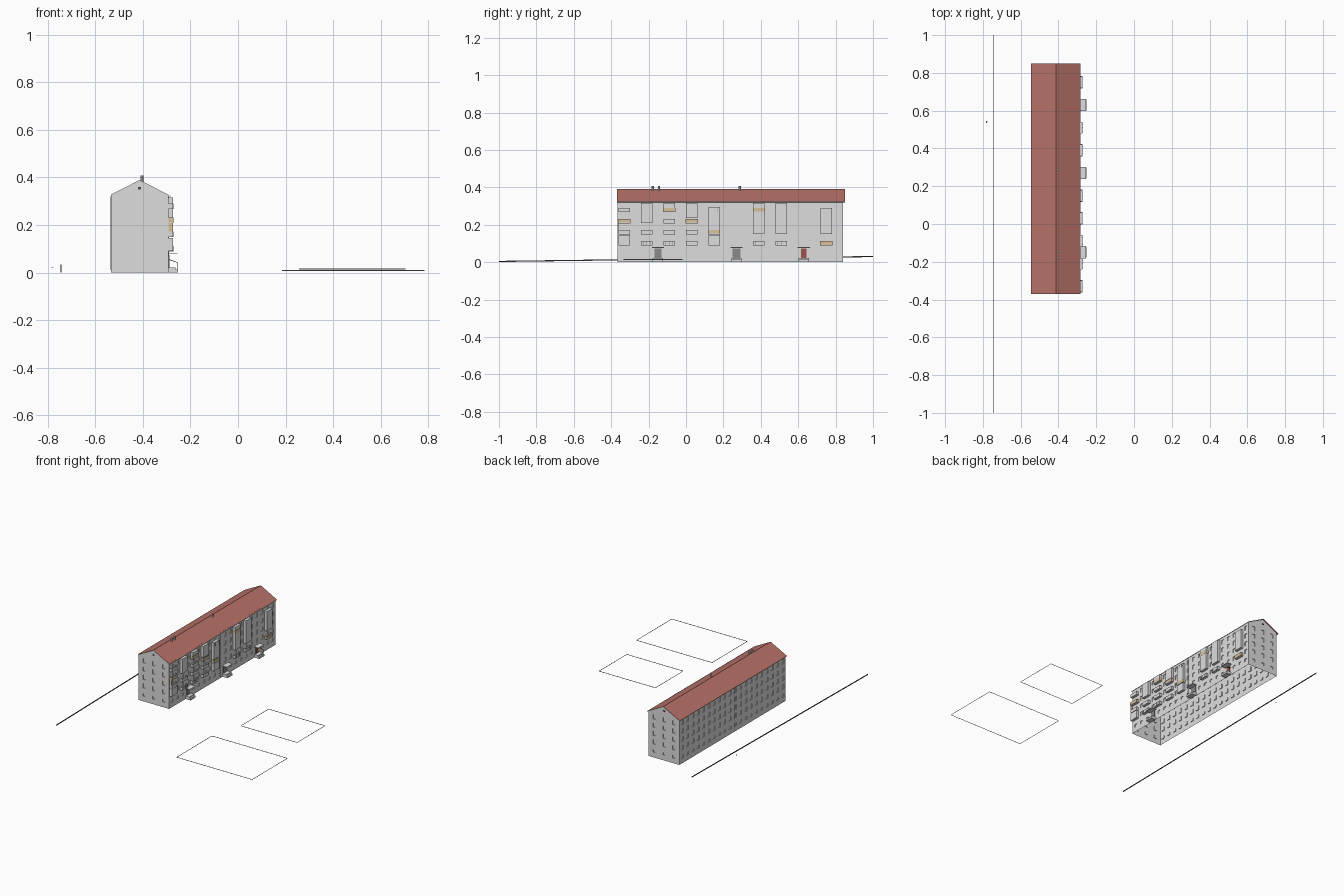
import bpy, bmesh
from mathutils import Vector

if "Cube" in bpy.data.objects:
    bpy.data.objects.remove(bpy.data.objects["Cube"], do_unlink=True)


def material(name, r, g, b):
    m = bpy.data.materials.new(name)
    m.use_nodes = True
    m.diffuse_color = (r, g, b, 1)
    m.node_tree.nodes["Principled BSDF"].inputs["Base Color"].default_value = (r, g, b, 1)
    return m


WALL = material("pale grey render", 0.73, 0.73, 0.73)
ROOF = material("red roof tile", 0.48, 0.17, 0.14)
TAN = material("tan panel", 0.68, 0.54, 0.33)
DARK = material("dark metal", 0.08, 0.08, 0.08)
DOOR = material("grey door", 0.25, 0.25, 0.25)
RED = material("red brown door", 0.32, 0.09, 0.07)
KERB = material("kerb grey", 0.40, 0.40, 0.40)


def finish(bm, name, mat):
    me = bpy.data.meshes.new(name)
    bm.to_mesh(me)
    bm.free()
    me.materials.append(mat)
    ob = bpy.data.objects.new(name, me)
    bpy.context.collection.objects.link(ob)
    return ob


def add_box(bm, x0, x1, y0, y1, z0, z1):
    v = bmesh.ops.create_cube(bm, size=1)["verts"]
    for p in v:
        p.co = Vector((x1 if p.co.x > 0 else x0, y1 if p.co.y > 0 else y0,
                       z1 if p.co.z > 0 else z0))


def box(name, mat, *dims):
    bm = bmesh.new()
    add_box(bm, *dims)
    return finish(bm, name, mat)


def sheet(name, mat, *polygons):
    # flat faces without thickness
    bm = bmesh.new()
    for poly in polygons:
        bm.faces.new([bm.verts.new(p) for p in poly])
    return finish(bm, name, mat)


def beam(name, mat, a, b, r, sides=6):
    # round bar between two points
    a, b = Vector(a), Vector(b)
    bm = bmesh.new()
    bmesh.ops.create_cone(bm, cap_ends=True, segments=sides, radius1=r, radius2=r,
                          depth=(b - a).length)
    rot = (b - a).to_track_quat("Z", "Y")
    for v in bm.verts:
        v.co = rot @ v.co + (a + b) / 2
    return finish(bm, name, mat)


def wall(name, start, along, length, centres, half):
    # wall grid whose odd cells are sunk to form windows
    us = [0] + [c + s * half for c in centres for s in (-1, 1)] + [length]
    zs = [0]
    for floor in range(5):
        sill = 0.037 + 0.06 * floor
        zs += [sill, sill + (0.02 if floor == 0 else 0.03)]
    zs.append(EAVE)
    bm = bmesh.new()
    grid = [[bm.verts.new(Vector(start) + Vector(along) * u + Vector((0, 0, z)))
             for z in zs] for u in us]
    windows = []
    for i in range(len(us) - 1):
        for j in range(len(zs) - 1):
            f = bm.faces.new((grid[i][j], grid[i + 1][j], grid[i + 1][j + 1], grid[i][j + 1]))
            if i % 2 and j % 2:
                windows.append(f)
    bm.normal_update()
    bmesh.ops.inset_individual(bm, faces=windows, thickness=0, depth=-0.005)
    return finish(bm, name, WALL)


# main shell, open underneath
BACK, FRONT, Y0, Y1 = -0.535, -0.292, -0.365, 0.84
EAVE, RIDGE, MID = 0.327, 0.391, -0.414
long_cols = [0.035 + 0.06 * k for k in range(20)]
end_cols = [0.045, 0.122, 0.2]
L, W = Y1 - Y0, FRONT - BACK
wall("entrance_wall", (FRONT, Y0, 0), (0, 1, 0), L, long_cols, 0.011)
wall("rear_wall", (BACK, Y1, 0), (0, -1, 0), L, long_cols, 0.012)
wall("front_end_wall", (BACK, Y0, 0), (1, 0, 0), W, end_cols, 0.010)
wall("back_end_wall", (FRONT, Y1, 0), (-1, 0, 0), W, end_cols, 0.010)

# gable triangles with attic vents
for name, y, out in (("front_gable", Y0, -1), ("back_gable", Y1, 1)):
    sheet(name, WALL, ((BACK, y, EAVE), (FRONT, y, EAVE), (MID, y, RIDGE - 0.002)))
    ys = sorted((y, y + out * 0.003))
    box(name + "_vent", DARK, MID - 0.007, MID + 0.007, *ys, 0.35, 0.36)

# roof: two thin overhanging slopes
YA, YB = -0.37, 0.85
sheet("roof", ROOF, *[((MID, YA, RIDGE), (x, YA, 0.323), (x, YB, 0.323), (MID, YB, RIDGE))
                      for x in (-0.545, -0.285)])

# gutter, downpipes, vent stacks
beam("entrance_gutter", WALL, (-0.286, YA, 0.322), (-0.286, YB, 0.322), 0.002)
for side, x, mat in (("rear", BACK - 0.002, KERB), ("entrance", FRONT + 0.001, WALL)):
    beam(side + "_downpipe", mat, (x, 0.215, 0.01), (x, 0.215, 0.32), 0.0015)
for y in (-0.178, -0.145, 0.288):
    beam("vent_stack", WALL, (-0.403, y, 0.375), (-0.403, y, 0.408), 0.006, 8)

# balconies
OUT = -0.273
LEVELS = [0.09, 0.15, 0.209, 0.268]


def balcony(y, z, tan):
    # floor slab with a three-sided parapet; tan ones stand slightly proud
    half, out, mat = (0.033, OUT + 0.0015, TAN) if tan else (0.031, OUT, WALL)
    a, b = y - half, y + half
    box("balcony_floor", WALL, FRONT, out, a, b, z - 0.001, z + 0.002)
    bm = bmesh.new()
    add_box(bm, out - 0.001, out, a, b, z, z + 0.022)
    for s in (a, b - 0.001):
        add_box(bm, FRONT, out, s, s + 0.001, z, z + 0.022)
    finish(bm, "balcony_parapet", mat)


def panes(y, z):
    # row of small dark glazing bars on the parapet front
    for k in (-1, 0, 1):
        c = y + 0.019 * k
        box("balcony_bar", DOOR, OUT, OUT + 0.002, c - 0.001, c + 0.001, z + 0.002, z + 0.02)


# per column: position, tan level, enclosed height ranges, levels with bars
COLUMNS = [
    (-0.33, 2, [(0.09, 0.145)], []),
    (-0.21, None, [(0.21, 0.315)], [0]),
    (-0.09, 3, [(0.29, 0.315)], [0]),
    (0.03, 2, [(0.235, 0.315)], []),
    (0.15, 1, [(0.173, 0.295), (0.09, 0.145)], [3]),
    (0.39, 3, [(0.15, 0.315)], [0]),
    (0.51, None, [(0.15, 0.315)], [0]),
    (0.75, 0, [(0.15, 0.29)], []),
]
for y, tan, enclosed, paned in COLUMNS:
    for z0, z1 in enclosed:
        box("balcony_enclosure", WALL, FRONT, OUT, y - 0.031, y + 0.031, z0, z1)
    for i, z in enumerate(LEVELS):
        hidden = any(z0 - 0.002 <= z < z1 for z0, z1 in enclosed)
        if i == tan or not hidden:
            balcony(y, z, i == tan)
        if i in paned:
            panes(y, z)

# tan side screen below the end balcony
box("end_side_screen", TAN, FRONT, OUT, -0.363, -0.362, 0.173, 0.209)

# entrances: door, landing, step, thin canopy and handrails
for y, mat, half in ((-0.15, DOOR, 0.018), (0.27, DOOR, 0.022), (0.63, RED, 0.014)):
    box("door", mat, FRONT - 0.004, FRONT + 0.003, y - half, y + half, 0.022, 0.073)
    box("entrance_landing", WALL, FRONT, -0.262, y - 0.028, y + 0.028, 0, 0.022)
    box("entrance_step", WALL, -0.262, -0.252, y - 0.028, y + 0.028, 0, 0.013)
    box("canopy", WALL, FRONT, -0.255, y - 0.033, y + 0.033, 0.077, 0.080)
beam("handrail_post", DARK, (-0.254, 0.655, 0.01), (-0.254, 0.655, 0.042), 0.0012)
beam("handrail", DARK, (FRONT, 0.655, 0.055), (-0.254, 0.655, 0.042), 0.0012)

# long sloping boundary rail and its ground cover disc
rail = box("boundary_rail", DARK, -0.747, -0.743, -1, 1, -0.003, 0.003)
for v in rail.data.vertices:
    v.co.z += 0.017 + 0.013 * v.co.y
beam("ground_cover", KERB, (-0.78, 0.54, 0.022), (-0.78, 0.54, 0.023), 0.005, 8)


def kerb_frame(name, x0, x1, y0, y1, z):
    # upright strips around a rectangle on the ground
    corners = [(x0, y0), (x1, y0), (x1, y1), (x0, y1)]
    strips = []
    for a, b in zip(corners, corners[1:] + corners[:1]):
        strips.append(((*a, z), (*b, z), (*b, z + 0.004), (*a, z + 0.004)))
    sheet(name, KERB, *strips)


kerb_frame("large_lawn_kerb", 0.185, 0.785, -0.96, -0.56, 0.006)
kerb_frame("small_lawn_kerb", 0.257, 0.705, -0.335, -0.02, 0.012)
